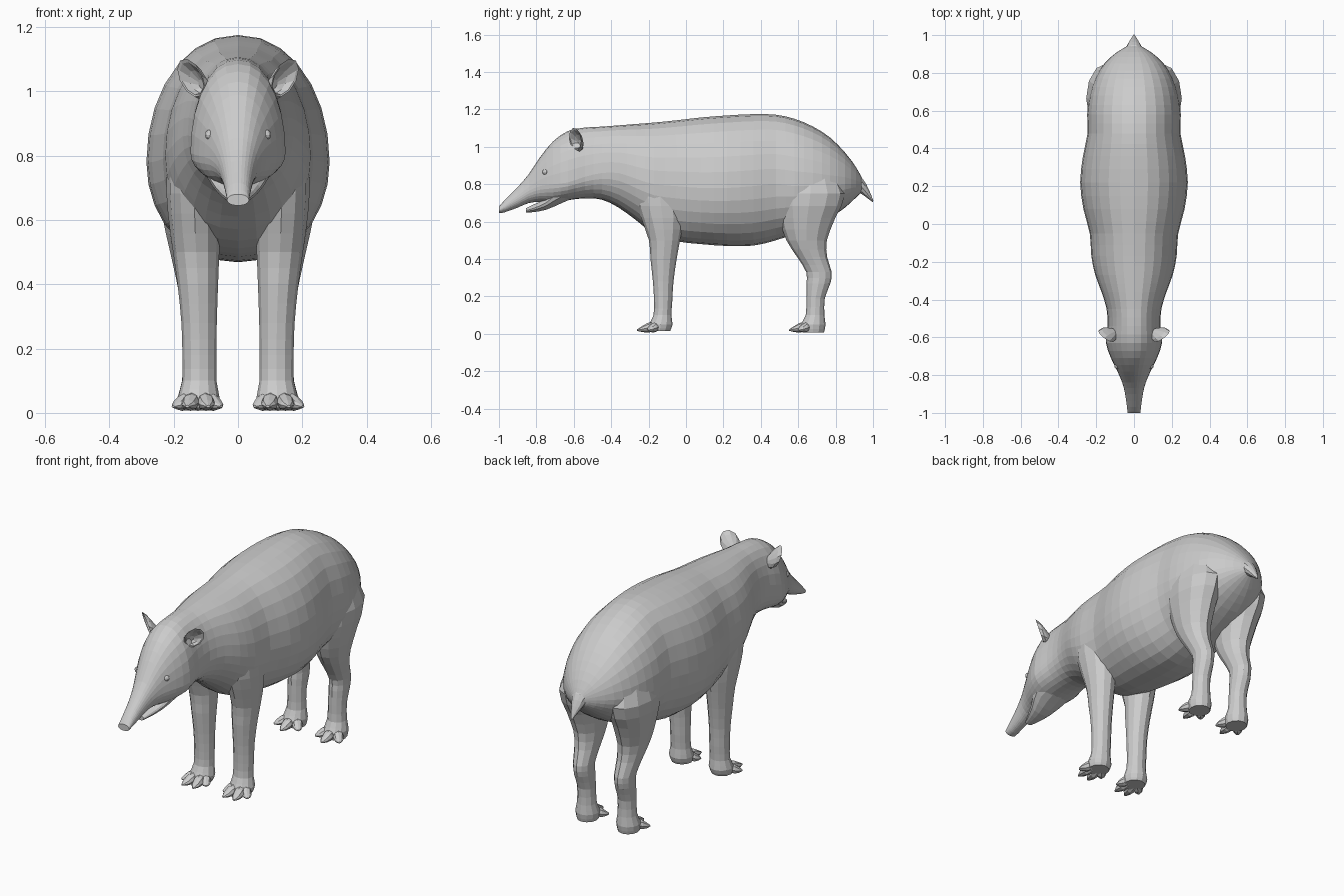
import bpy, bmesh
from math import sin, cos, pi
from mathutils import Vector


def smooth_rows(rows, k):
    """Catmull-Rom interpolation between table rows, k steps per span."""
    out = []
    for i in range(len(rows) - 1):
        a, b, c, d = rows[max(i - 1, 0)], rows[i], rows[i + 1], rows[min(i + 2, len(rows) - 1)]
        for j in range(k):
            t = j / k
            out.append([0.5 * (2 * q + (r - p) * t + (2 * p - 5 * q + 4 * r - s) * t * t
                               + (3 * q - p - 3 * r + s) * t ** 3)
                        for p, q, r, s in zip(a, b, c, d)])
    return out + [list(rows[-1])]


def loft(name, rings):
    """Closed skin over a list of equal-sized point rings."""
    bm = bmesh.new()
    loops = [[bm.verts.new(p) for p in r] for r in rings]
    n = len(loops[0])
    for a, b in zip(loops, loops[1:]):
        for i in range(n):
            j = (i + 1) % n
            bm.faces.new((a[i], a[j], b[j], b[i]))
    bm.faces.new(loops[0])
    bm.faces.new(loops[-1][::-1])
    bmesh.ops.recalc_face_normals(bm, faces=bm.faces)
    me = bpy.data.meshes.new(name)
    bm.to_mesh(me)
    bm.free()
    ob = bpy.data.objects.new(name, me)
    bpy.context.collection.objects.link(ob)
    return ob


def oval(c, u, v, n):
    c, u, v = Vector(c), Vector(u), Vector(v)
    return [c + u * cos(2 * pi * i / n) + v * sin(2 * pi * i / n) for i in range(n)]


def slice_ring(row, n):
    """Upright slice: y, top, bottom, half width, height of widest point."""
    y, top, bot, hw, zw = row
    pts = []
    for i in range(n):
        c, s = cos(2 * pi * i / n), sin(2 * pi * i / n)
        x = hw * (abs(c) ** 0.9) * (1 if c > 0 else -1)
        pts.append((x, y, zw + s * ((top - zw) if s > 0 else (zw - bot))))
    return pts


def union(target, other):
    mod = target.modifiers.new("union", 'BOOLEAN')
    mod.operation, mod.solver, mod.object = 'UNION', 'EXACT', other
    bpy.context.view_layer.objects.active = target
    bpy.ops.object.modifier_apply(modifier=mod.name)
    bpy.data.objects.remove(other)


# Body, neck, head and snout in one skin
body_rows = [
    (-1.00, .680, .645, .034, .662), (-.97, .715, .650, .037, .680),
    (-.90, .785, .675, .047, .725), (-.84, .855, .700, .062, .765),
    (-.78, .945, .705, .088, .79), (-.71, 1.03, .700, .122, .80),
    (-.63, 1.085, .715, .148, .81), (-.54, 1.103, .725, .140, .84),
    (-.45, 1.108, .718, .145, .86), (-.36, 1.115, .675, .172, .86),
    (-.27, 1.122, .610, .205, .83), (-.17, 1.13, .535, .226, .80),
    (-.05, 1.142, .495, .234, .79), (.08, 1.157, .480, .268, .78),
    (.22, 1.168, .470, .285, .78), (.36, 1.175, .472, .270, .79),
    (.48, 1.172, .500, .246, .80), (.58, 1.150, .535, .248, .79),
    (.68, 1.108, .575, .236, .79), (.77, 1.050, .620, .207, .79),
    (.85, .970, .675, .157, .80), (.91, .890, .730, .090, .80),
    (.945, .825, .765, .030, .80)]
body = loft("body", [slice_ring(r, 28) for r in smooth_rows(body_rows, 2)])

# Lower jaw, below an open mouth
jaw_rows = [(-.855, .672, .648, .022, .66), (-.82, .690, .650, .038, .67),
            (-.75, .725, .662, .068, .70), (-.67, .80, .695, .105, .76),
            (-.58, .82, .735, .10, .78)]
union(body, loft("lower_jaw", [slice_ring(r, 14) for r in smooth_rows(jaw_rows, 2)]))

# Legs: z, centre x, centre y, half width, half depth
front_rows = [(.90, .125, -.13, .07, .09), (.75, .135, -.14, .087, .13),
              (.62, .135, -.125, .083, .115), (.50, .130, -.115, .072, .083),
              (.40, .125, -.12, .063, .070), (.28, .121, -.122, .055, .055),
              (.18, .120, -.122, .053, .049), (.10, .120, -.126, .053, .048),
              (.05, .122, -.135, .064, .063), (.015, .122, -.14, .055, .055)]
hind_rows = [(.90, .120, .66, .08, .12), (.75, .145, .665, .108, .185),
             (.62, .142, .648, .095, .150), (.50, .135, .645, .076, .108),
             (.41, .130, .675, .061, .080), (.33, .126, .711, .051, .068),
             (.27, .125, .708, .050, .064), (.19, .124, .693, .047, .049),
             (.10, .124, .690, .050, .050), (.05, .125, .680, .062, .066),
             (.008, .125, .68, .055, .058)]


def leg(name, rows, s):
    return loft(name, [oval((s * x, y, z), (rx, 0, 0), (0, ry, 0), 12)
                       for z, x, y, rx, ry in smooth_rows(rows, 2)])


# Hoofed toes: each one tapers from the foot to a splayed tip
def toe(name, start, tip, s):
    a, b = Vector(start), Vector(tip)
    d = (b - a).normalized()
    side = Vector((-d.y, d.x, 0)).normalized()
    rings = []
    for t, w, h in ((0, .022, .026), (.45, .027, .026), (.75, .022, .015), (1, .006, .004)):
        c = a.lerp(b, t)
        c.z = max(c.z, h + .004)
        rings.append([(s * p.x, p.y, p.z) for p in oval(c, side * w, (0, 0, h), 8)])
    return loft(name, rings)


front_toes = [(.095, -.15, .052, -.205), (.105, -.16, .092, -.262),
              (.140, -.16, .158, -.262), (.150, -.15, .202, -.205)]
hind_toes = [(.100, .66, .052, .600), (.125, .65, .125, .552), (.150, .66, .200, .600)]

for s, side in ((1, "left"), (-1, "right")):
    for kind, rows, toes in (("front", front_rows, front_toes), ("hind", hind_rows, hind_toes)):
        union(body, leg(f"{kind}_leg", rows, s))
        for i, (x0, y0, x1, y1) in enumerate(toes):
            toe(f"{kind}_{side}_toe_{i + 1}", (x0, y0, .042), (x1, y1, .02), s)

    # Cupped ear: base, outer shell, rim, then the inside of the cup
    ear_rings = [((.095, -.565, 1.01), .35), ((.115, -.572, 1.02), .72), ((.130, -.580, 1.03), .95),
                 ((.146, -.592, 1.042), 1.0), ((.144, -.590, 1.04), .86),
                 ((.126, -.575, 1.03), .6), ((.113, -.568, 1.022), .25)]
    loft(f"{side}_ear", [[(s * p.x, p.y, p.z) for p in
                          oval(c, (.034 * k, .008 * k, .054 * k), (.026 * k, .032 * k, -.026 * k), 10)]
                         for c, k in ear_rings])

    # Eye set on the side of the head
    bpy.ops.mesh.primitive_uv_sphere_add(segments=10, ring_count=6, radius=.016,
                                         location=(s * .088, -.752, .865))
    bpy.context.object.name = f"{side}_eye"

# Short pointed tail
tail_rows = [(.88, .82, .055, .045), (.925, .798, .046, .038),
             (.965, .755, .026, .022), (1.0, .708, .004, .004)]
loft("tail", [oval((0, y, z), (w, 0, 0), (0, h * .6, h * .8), 10)
              for y, z, w, h in smooth_rows(tail_rows, 2)])
